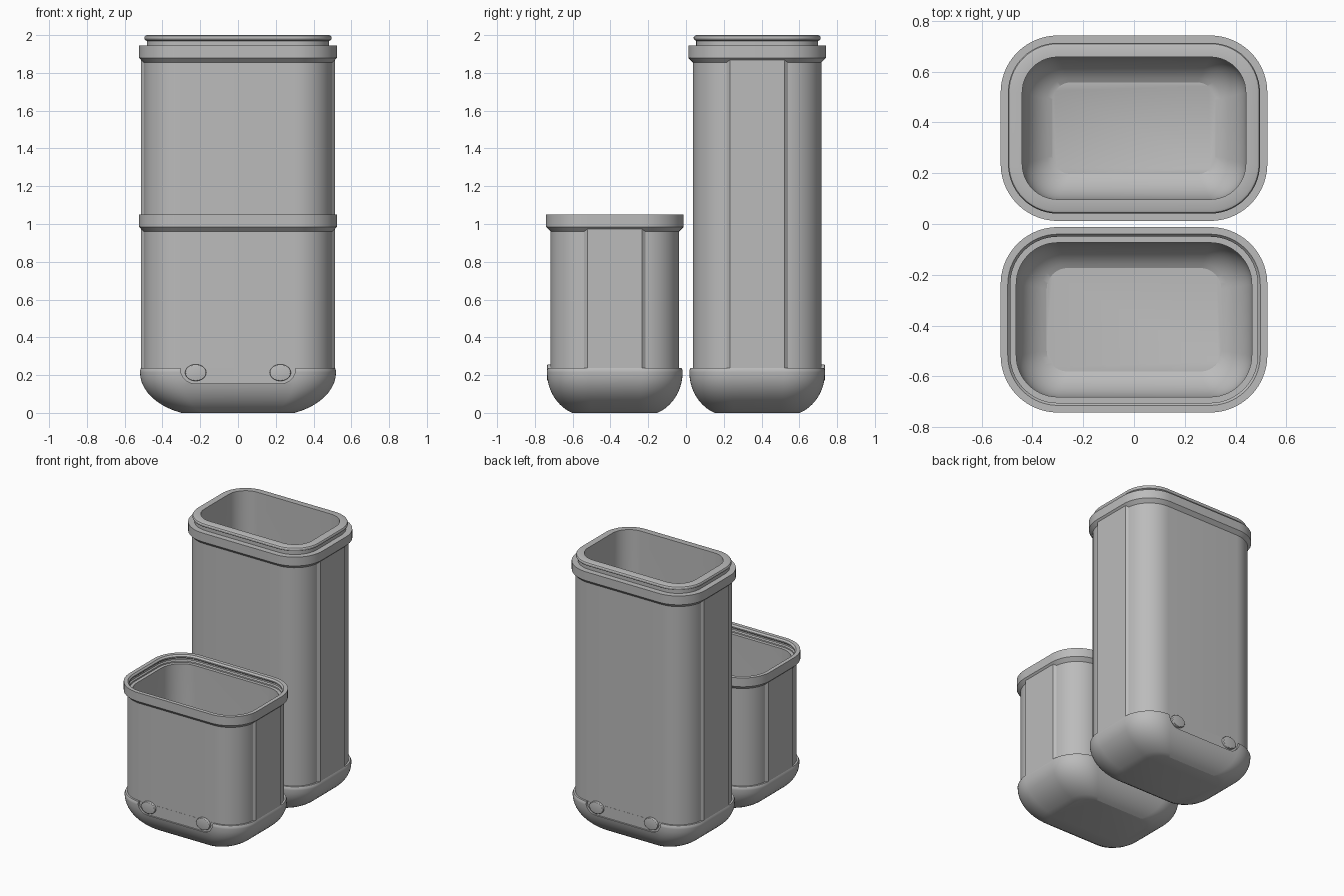
import bpy, bmesh, math
from mathutils import Matrix

if "Cube" in bpy.data.objects:
    bpy.data.objects.remove(bpy.data.objects["Cube"])

grey = bpy.data.materials.new("plain_grey")
grey.use_nodes = True
grey.diffuse_color = (0.5, 0.5, 0.5, 1)
grey.node_tree.nodes["Principled BSDF"].inputs["Base Color"].default_value = (0.5, 0.5, 0.5, 1)

HX, HY, R = 0.525, 0.365, 0.225   # outer rim half sizes and corner radius
SEG = 14                          # segments per corner


def finish(bm, name):
    bmesh.ops.recalc_face_normals(bm, faces=bm.faces[:])
    me = bpy.data.meshes.new(name)
    bm.to_mesh(me)
    bm.free()
    me.materials.append(grey)
    ob = bpy.data.objects.new(name, me)
    bpy.context.collection.objects.link(ob)
    return ob


def activate(ob):
    bpy.ops.object.select_all(action='DESELECT')
    ob.select_set(True)
    bpy.context.view_layer.objects.active = ob


def smooth(ob):
    activate(ob)
    bpy.ops.object.shade_smooth_by_angle(angle=math.radians(25))


def inset(d, z):
    """Rounded rectangle inset by d from the rim."""
    return (HX - d, HY - d, R - d, z)


def bowl(d, z0, z1, spread_x, spread_y):
    """Rings of a rounded bottom, from the flat floor up to the wall."""
    rings, t0 = [], math.radians(22)
    for i in range(11):
        t = t0 + (math.pi / 2 - t0) * i / 10
        k = (1 - math.sin(t)) / (1 - math.sin(t0))
        z = z0 + (z1 - z0) * (1 - math.cos(t) / math.cos(t0))
        rings.append((HX - d - spread_x * k, HY - d - spread_y * k,
                      (R - d) * (1 - 0.5 * k), z))
    return rings


def loft(rings, name):
    bm = bmesh.new()
    loops = []
    for hx, hy, r, z in rings:
        loop = []
        for q, (sx, sy) in enumerate([(1, 1), (-1, 1), (-1, -1), (1, -1)]):
            for i in range(SEG + 1):
                a = math.pi / 2 * (q + i / SEG)
                loop.append(bm.verts.new((sx * (hx - r) + r * math.cos(a),
                                          sy * (hy - r) + r * math.sin(a), z)))
        loops.append(loop)
    n = len(loops[0])
    for a, b in zip(loops, loops[1:]):
        for i in range(n):
            j = (i + 1) % n
            bm.faces.new((a[i], a[j], b[j], b[i]))
    bm.faces.new(loops[0])
    bm.faces.new(loops[-1])
    return finish(bm, name)


def prism(points, to_3d, lo, hi, name):
    """Extrude an outline between two depths."""
    bm = bmesh.new()
    ends = [[bm.verts.new(to_3d(u, v, d)) for u, v in points] for d in (lo, hi)]
    for e in ends:
        bm.faces.new(e)
    for i in range(len(points)):
        j = (i + 1) % len(points)
        bm.faces.new((ends[0][i], ends[0][j], ends[1][j], ends[1][i]))
    return finish(bm, name)


def container(prefix, rim_z, lip, cavity, y, turn):
    # shell: rounded base, step, wall, flared rim, mouth, cavity
    rings = bowl(0.006, 0, 0.215, 0.22, 0.133)
    rings += [inset(0.006, 0.225), inset(0.012, 0.238), inset(0.025, 0.238),
              inset(0.025, rim_z - 0.09), inset(0, rim_z - 0.065), inset(0, rim_z)]
    rings += [inset(d, rim_z + dz) for d, dz in lip]
    rings += [inset(cavity, rim_z - 0.06)]
    rings += bowl(cavity, 0.06, 0.24, 0.12, 0.1)[::-1]
    shell = loft(rings, prefix + "_shell")

    # finger notch in the base, rounded around the buttons
    outline = [(0.305, 0.3), (-0.305, 0.3)]
    for cx, start in ((-0.225, math.pi), (0.225, 1.5 * math.pi)):
        for i in range(11):
            a = start + math.pi / 2 * i / 10
            outline.append((cx + 0.08 * math.cos(a), 0.235 + 0.08 * math.sin(a)))
    cutter = prism(outline, lambda u, v, d: (u, d, v), -0.5, -0.341, prefix + "_cutter")
    cutter.hide_render = True
    mod = shell.modifiers.new("notch", 'BOOLEAN')
    mod.operation = 'DIFFERENCE'
    mod.solver = 'EXACT'
    mod.object = cutter
    activate(shell)
    bpy.ops.object.modifier_apply(modifier=mod.name)
    bpy.data.objects.remove(cutter)
    smooth(shell)
    parts = [shell]

    for side, sx in (("left", 1), ("right", -1)):
        # raised side panel with slanted edges
        panel = prism([(0.48, -0.165), (0.498, -0.163), (0.513, -0.145),
                       (0.513, 0.145), (0.498, 0.163), (0.48, 0.165)],
                      lambda u, v, d: (sx * u, v, d), 0.225, rim_z - 0.075,
                      f"{prefix}_{side}_panel")
        # oval button with a softened edge
        bm = bmesh.new()
        bmesh.ops.create_cone(bm, cap_ends=True, segments=32, radius1=1, radius2=1, depth=0.03)
        front = [e for e in bm.edges if all(v.co.z > 0 for v in e.verts)]
        bmesh.ops.scale(bm, vec=(0.056, 0.044, 1), verts=bm.verts[:])
        bmesh.ops.bevel(bm, geom=front, offset=0.006, segments=3, profile=0.5, affect='EDGES')
        bm.transform(Matrix.Translation((sx * 0.224, -0.343, 0.213))
                     @ Matrix.Rotation(math.pi / 2, 4, 'X'))
        button = finish(bm, f"{prefix}_{side}_button")
        smooth(button)
        parts += [panel, button]

    for ob in parts:
        ob.location.y = y
        ob.rotation_euler.z = turn


# socket mouth with a snap groove
socket = [(0.028, 0), (0.038, -0.012), (0.038, -0.02), (0.03, -0.027),
          (0.03, -0.038), (0.038, -0.045), (0.038, -0.055), (0.0615, -0.055)]
# plug neck with a rounded bead
plug = [(0.042, 0), (0.042, 0.025), (0.033, 0.029), (0.029, 0.036),
        (0.029, 0.044), (0.033, 0.051), (0.042, 0.055), (0.085, 0.055)]

container("short", 1.05, socket, 0.0615, -0.377, 0)
container("tall", 1.945, plug, 0.085, 0.377, math.pi)
